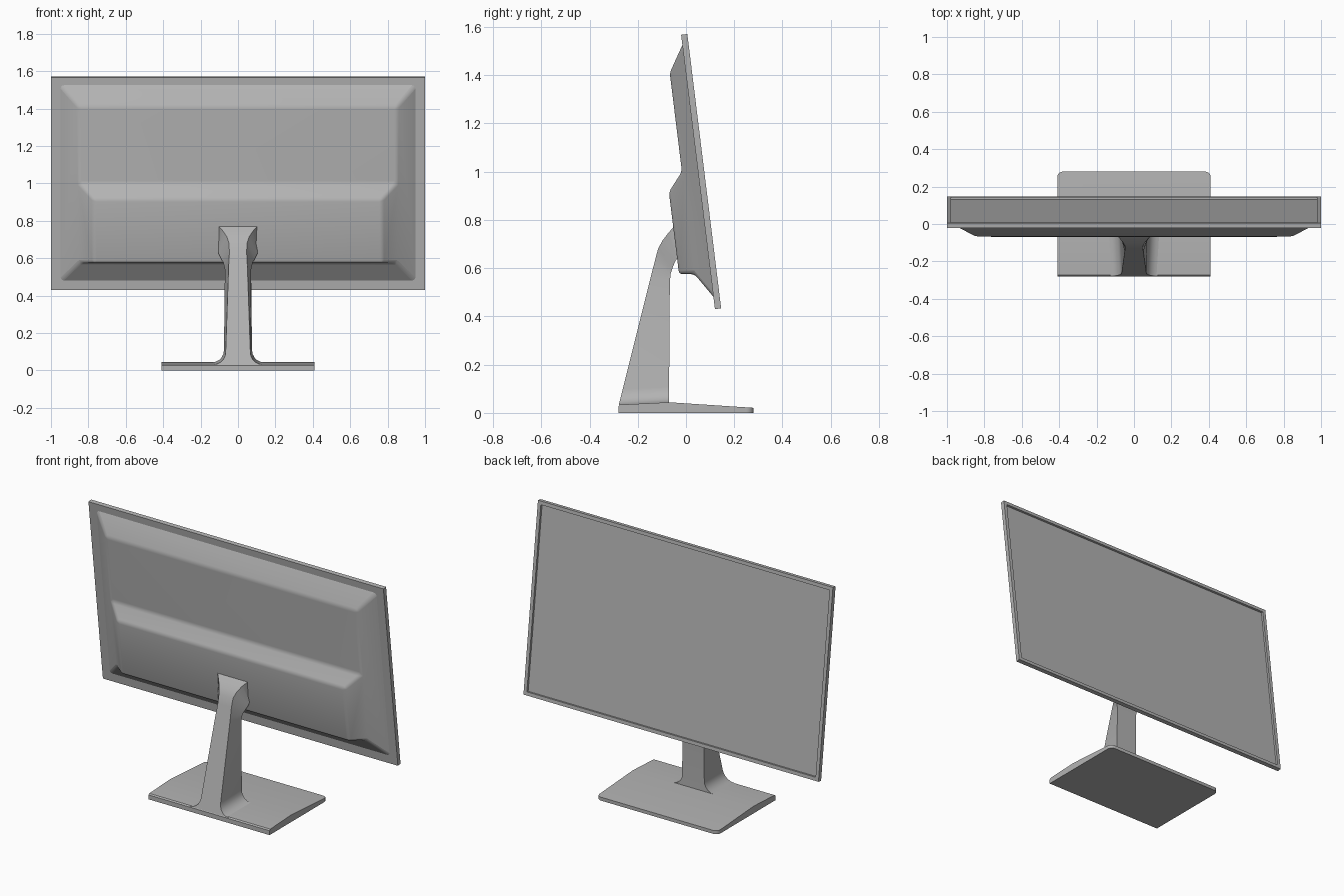
import bpy, bmesh, math
from mathutils import Vector

cube = bpy.data.objects.get("Cube")
if cube:
    bpy.data.objects.remove(cube, do_unlink=True)

grey = bpy.data.materials.new("mid grey")
grey.use_nodes = True
GREY = (0.45, 0.45, 0.45, 1)
grey.diffuse_color = GREY
grey.node_tree.nodes["Principled BSDF"].inputs["Base Color"].default_value = GREY


def add_object(name, bm, smooth=None):
    bmesh.ops.recalc_face_normals(bm, faces=bm.faces)
    mesh = bpy.data.meshes.new(name)
    bm.to_mesh(mesh)
    bm.free()
    mesh.materials.append(grey)
    ob = bpy.data.objects.new(name, mesh)
    bpy.context.collection.objects.link(ob)
    if smooth:
        bpy.ops.object.select_all(action='DESELECT')
        ob.select_set(True)
        bpy.context.view_layer.objects.active = ob
        bpy.ops.object.shade_smooth_by_angle(angle=math.radians(smooth))
    return ob


# Tilted display frame: x across, u up the panel, v out of the rear
TILT = math.radians(7.03)
UP = Vector((0, -math.sin(TILT), math.cos(TILT)))
REAR = Vector((0, -math.cos(TILT), -math.sin(TILT)))
ORIGIN = Vector((0, 0.12, 0.43))


def panel_point(x, u, v):
    return ORIGIN + Vector((x, 0, 0)) + UP * u + REAR * v


# Display panel with a recessed screen
HEIGHT, THICK = 1.146, 0.026
bm = bmesh.new()
rear, front = ([bm.verts.new(panel_point(x, u, v)) for x, u in
                ((-1, 0), (1, 0), (1, HEIGHT), (-1, HEIGHT))] for v in (0, -THICK))
bm.faces.new(rear)
screen = bm.faces.new(front)
for i in range(4):
    j = (i + 1) % 4
    bm.faces.new((rear[i], rear[j], front[j], front[i]))
bmesh.ops.recalc_face_normals(bm, faces=bm.faces)
bmesh.ops.inset_region(bm, faces=[screen], thickness=0.03)
bmesh.ops.inset_region(bm, faces=[screen], thickness=0.001, depth=-0.012)
add_object("display_panel", bm)

# Rear housing: sloped rim, flat plateau and a raised lower bulge
bm = bmesh.new()


def pair(x, u, v):
    return [bm.verts.new(panel_point(s * x, u, v)) for s in (-1, 1)]


rim_top, rim_low = pair(0.95, 1.105, -0.001), pair(0.95, 0.05, -0.001)
flat_top, flat_mid, flat_low = (pair(0.85, u, 0.066) for u in (0.995, 0.583, 0.154))
bulge_top, bulge_low = pair(0.77, 0.505, 0.13), pair(0.77, 0.162, 0.13)
rows = (rim_top, flat_top, flat_mid, bulge_top, bulge_low, flat_low, rim_low)
for a, b in zip(rows, rows[1:]):
    bm.faces.new((a[0], a[1], b[1], b[0]))
for s in (0, 1):
    bm.faces.new([r[s] for r in (rim_top, flat_top, flat_mid, flat_low, rim_low)])
    bm.faces.new([r[s] for r in (flat_mid, bulge_top, bulge_low, flat_low)])
housing = add_object("rear_housing", bm, 40)
bevel = housing.modifiers.new("soft_edges", 'BEVEL')
bevel.width = 0.014
bevel.segments = 3
bevel.limit_method = 'ANGLE'
bevel.angle_limit = math.radians(20)

# Wedge-shaped base with rounded corners on the screen side
profile = [(-0.28, 0), (0.28, 0), (0.28, 0.021), (-0.07, 0.044),
           (-0.273, 0.034), (-0.28, 0.027)]
bm = bmesh.new()
ends = [[bm.verts.new((x, y, z)) for y, z in profile] for x in (-0.41, 0.41)]
for end in ends:
    bm.faces.new(end)
for i in range(len(profile)):
    j = (i + 1) % len(profile)
    bm.faces.new((ends[0][i], ends[0][j], ends[1][j], ends[1][i]))
corners = [e for e in bm.edges
           if all(v.co.y > 0.27 for v in e.verts) and e.verts[0].co.x == e.verts[1].co.x]
bmesh.ops.bevel(bm, geom=corners, offset=0.03, segments=5, profile=0.5, affect='EDGES')
add_object("base", bm, 30)

# Stand neck: loft of sections given as
# (rear y, rear z, rear half width, front y, front z, front half width)
sections = []
for k in range(6):  # fillet flaring out onto the base
    a = math.radians(90 * k / 5)
    rise, spread = 0.065 * (1 - math.cos(a)), 0.065 * (1 - math.sin(a))
    zr = 0.032 + rise
    sections.append((-0.279 + 0.25 * (zr - 0.032), zr, 0.066 + spread,
                     -0.07, 0.043 + rise, 0.075 + spread))
sections += [(-0.147, 0.56, 0.050, -0.067, 0.54, 0.070),
             (-0.129, 0.63, 0.046, -0.064, 0.575, 0.078),
             (-0.116, 0.68, 0.048, -0.056, 0.60, 0.092),
             (-0.097, 0.715, 0.060, -0.046, 0.625, 0.104),
             (-0.074, 0.745, 0.080, -0.037, 0.64, 0.104),
             (-0.050, 0.772, 0.104, -0.028, 0.65, 0.104),
             (-0.030, 0.775, 0.104, -0.020, 0.65, 0.104)]
bm = bmesh.new()
rings = [[bm.verts.new(p) for p in ((-wr, yr, zr), (wr, yr, zr), (wf, yf, zf), (-wf, yf, zf))]
         for yr, zr, wr, yf, zf, wf in sections]
for a, b in zip(rings, rings[1:]):
    for i in range(4):
        j = (i + 1) % 4
        bm.faces.new((a[i], a[j], b[j], b[i]))
bm.faces.new(rings[0])
bm.faces.new(rings[-1])
add_object("stand_neck", bm, 35)
